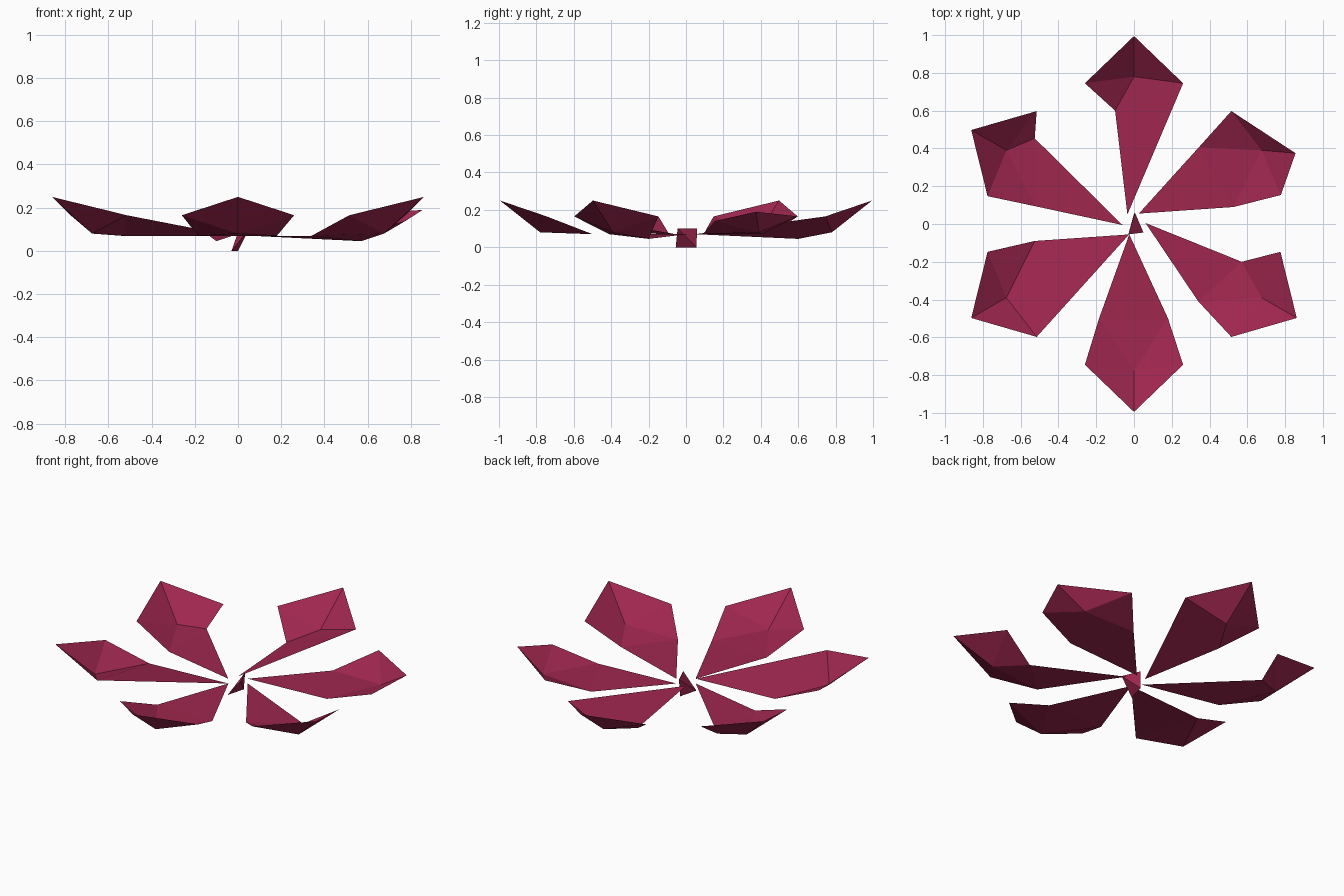
import bpy, math
from mathutils import Vector, Matrix

cube = bpy.data.objects.get("Cube")
if cube:
    bpy.data.objects.remove(cube, do_unlink=True)

# Single flat colour
crimson = bpy.data.materials.new("crimson")
crimson.use_nodes = True
color = (0.35, 0.02, 0.078, 1)
crimson.diffuse_color = color
crimson.node_tree.nodes["Principled BSDF"].inputs["Base Color"].default_value = color


def make_object(name, verts, faces):
    mesh = bpy.data.meshes.new(name)
    mesh.from_pydata([tuple(v) for v in verts], [], faces)
    mesh.materials.append(crimson)
    obj = bpy.data.objects.new(name, mesh)
    bpy.context.collection.objects.link(obj)
    return obj


# Petal points as (distance outward, sideways, height)
SHAPE = {
    "base": (0.05, 0.035, 0.07),
    "right_mid": (0.5, -0.185, 0.07),
    "right_shoulder": (0.745, -0.26, 0.165),
    "tip": (0.995, 0, 0.25),
    "left_shoulder": (0.745, 0.26, 0.165),
    "left_mid": (0.5, 0.18, 0.07),
    "cup": (0.78, 0, 0.08),
}


def make_petal(name, angle, changes):
    """Thin cupped petal: flat stem triangle plus a fan around the cup point.
    A change of None drops that point from the outline."""
    shape = {**SHAPE, **changes}
    shape = {k: p for k, p in shape.items() if p}
    keys = list(shape)
    turn = Matrix.Rotation(math.radians(angle), 3, 'Z')
    verts = [turn @ Vector(p) for p in shape.values()]
    cup = keys.index("cup")
    last = cup - 1
    faces = [(0, 1, last)]
    faces += [(i, i + 1, cup) for i in range(1, last)]
    faces.append((last, 1, cup))
    make_object(name, verts, faces)


# Six petals, each bent a little differently
make_petal("petal_front", 270, {"base": (0.055, -0.025, 0.07)})
make_petal("petal_front_left", 330, {"left_mid": (0.594, 0.112, 0.045)})
make_petal("petal_back_left", 30, {"tip": (0.928, -0.103, 0.19),
                                   "right_shoulder": (0.75, -0.256, 0.14)})
make_petal("petal_back", 90, {"left_mid": (0.6, 0.1, 0.045), "right_mid": None})
make_petal("petal_back_right", 150, {"right_mid": (0.682, -0.13, 0.069)})
make_petal("petal_front_right", 210, {"left_mid": None})

# Small tetrahedral heart, faces wound inward
make_object("flower_centre",
            [(-0.03, -0.055, 0), (0, 0.055, 0), (0.05, -0.045, 0.1), (0.005, 0.06, 0.1)],
            [(0, 3, 2), (0, 1, 3), (0, 2, 1), (1, 2, 3)])
